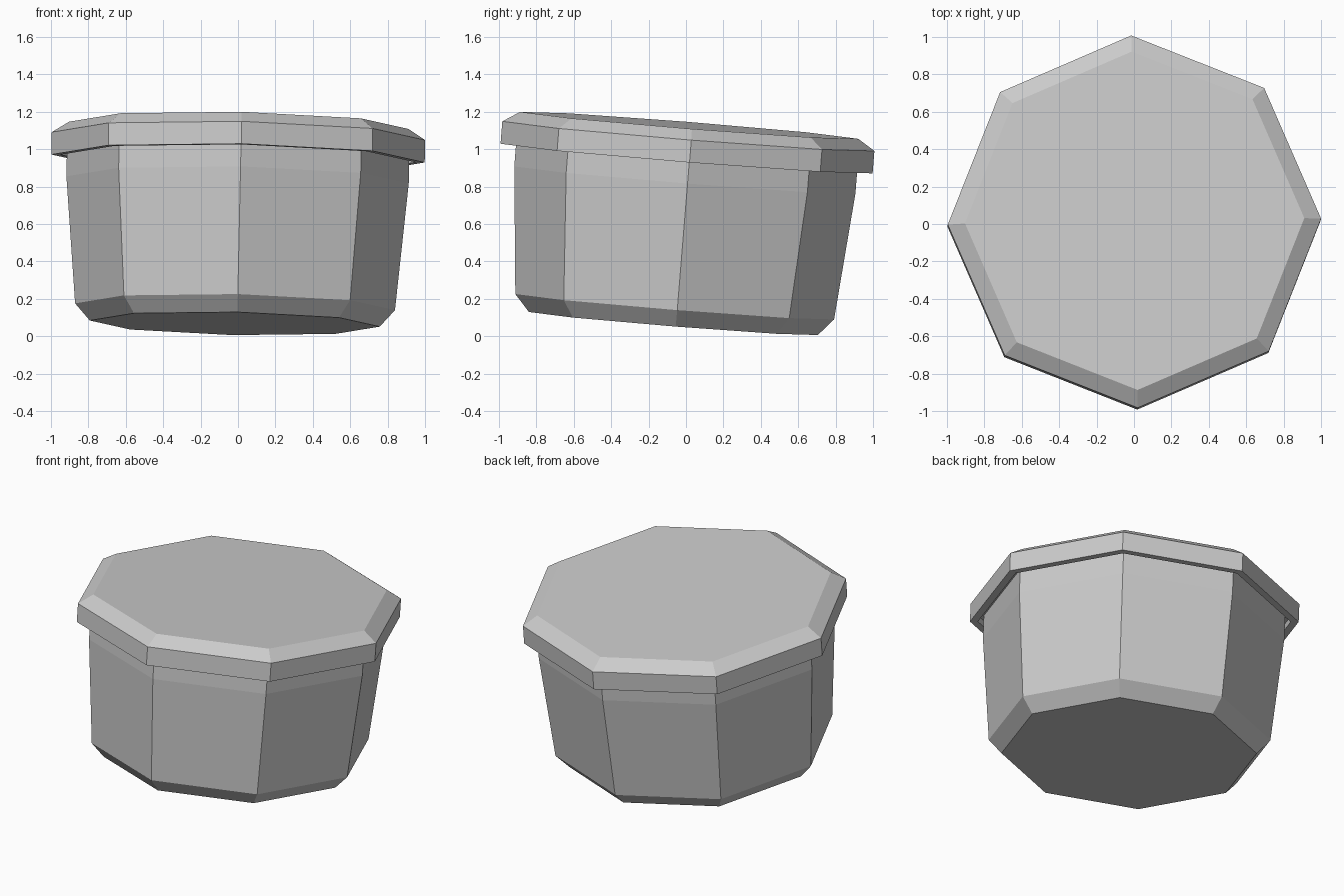
import bpy, bmesh, math
from mathutils import Matrix, Vector

cube = bpy.data.objects.get("Cube")
if cube:
    bpy.data.objects.remove(cube, do_unlink=True)

SIDES = 8
TURN = math.radians(1)

grey = bpy.data.materials.new("light grey")
grey.use_nodes = True
colour = (0.6, 0.6, 0.6, 1)
grey.diffuse_color = colour
grey.node_tree.nodes["Principled BSDF"].inputs["Base Color"].default_value = colour

# The whole tub leans slightly back and sideways about the lid's lower rim
lean = Vector((0.02, 0.08, 1)).to_track_quat("Z", "Y").to_matrix().to_4x4()
axis = Vector((0.02, 0.08, 1)).normalized()
x_axis = (Vector((1, 0, 0)) - axis * axis.x).normalized()
y_axis = axis.cross(x_axis)
lean = Matrix((x_axis, y_axis, axis)).transposed().to_4x4()
place = Matrix.Translation((0, 0.003, 0.95)) @ lean


def octagon_part(name, profile):
    """Closed eight-sided solid through (radius, height) rings, capped at both ends."""
    bm = bmesh.new()
    rings = []
    for radius, height in profile:
        ring = []
        for i in range(SIDES):
            a = TURN + i * math.tau / SIDES
            ring.append(bm.verts.new((radius * math.cos(a), radius * math.sin(a), height)))
        rings.append(ring)
    for low, high in zip(rings, rings[1:]):
        for i in range(SIDES):
            j = (i + 1) % SIDES
            bm.faces.new((low[i], low[j], high[j], high[i]))
    bm.faces.new(rings[0][::-1])
    bm.faces.new(rings[-1])
    bmesh.ops.recalc_face_normals(bm, faces=bm.faces)
    bm.transform(place)
    mesh = bpy.data.meshes.new(name)
    bm.to_mesh(mesh)
    bm.free()
    mesh.materials.append(grey)
    obj = bpy.data.objects.new(name, mesh)
    bpy.context.collection.objects.link(obj)
    return obj


# Tapered tub with a bevelled foot and a straight collar
octagon_part("tub_body", [(0.775, -0.885), (0.855, -0.795), (0.915, -0.115), (0.915, 0.04)])

# Overhanging lid, recessed underneath, with a bevelled top edge
octagon_part("lid", [(0.9, 0.04), (0.95, 0.04), (0.95, 0), (0.998, 0),
                     (0.998, 0.12), (0.907, 0.178)])
